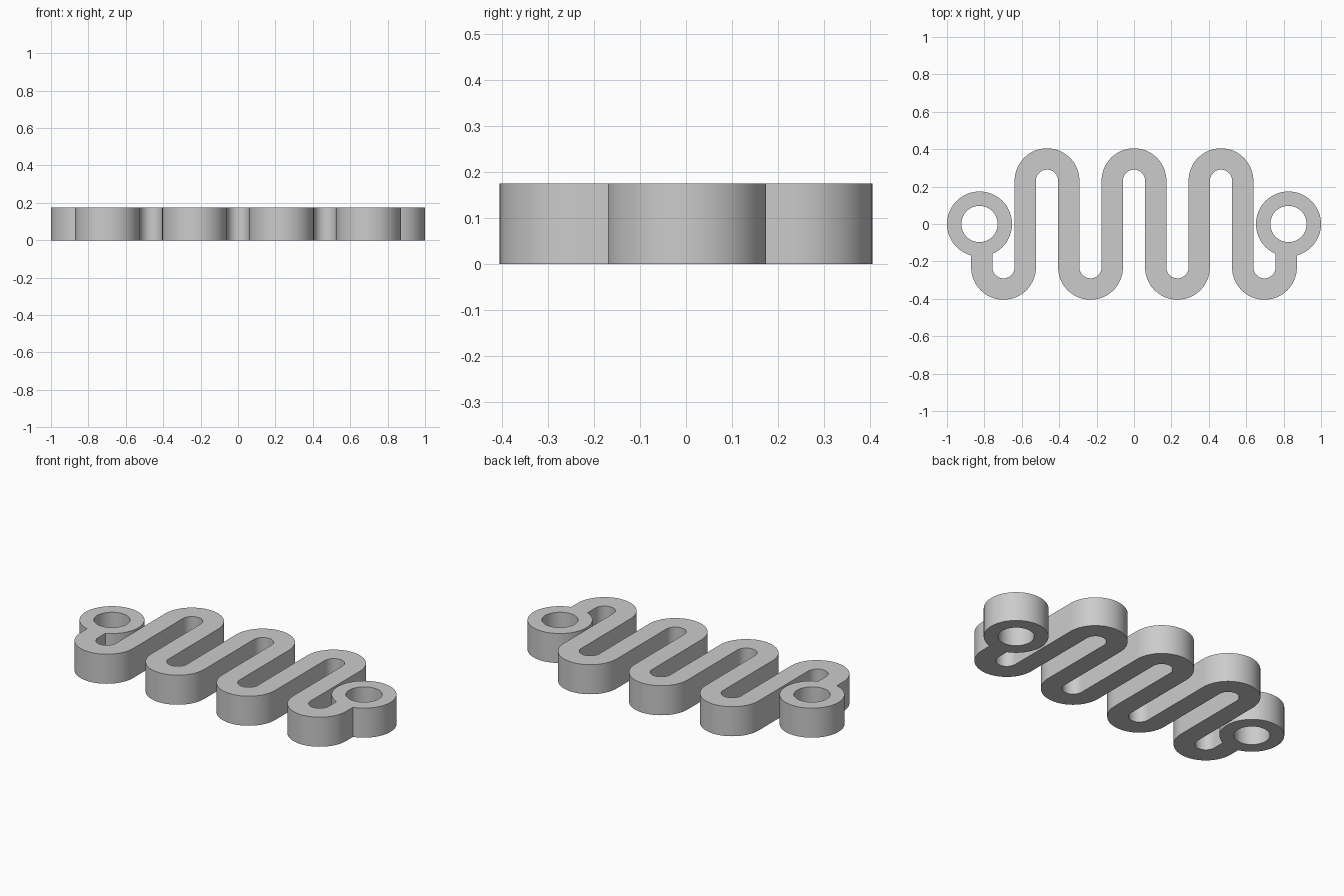
import bpy, bmesh, math
from mathutils import Vector

HEIGHT = 0.175
BAND = 0.057          # half width of the ribbon
BEND = 0.11625        # centreline radius of each U-turn
TURN_Y = 0.2315       # distance of the bend centres from the middle
RING_X = 0.826
RING_IN, RING_OUT = 0.097, 0.174

cube = bpy.data.objects.get("Cube")
if cube:
    bpy.data.objects.remove(cube)

grey = bpy.data.materials.new("plain grey")
grey.use_nodes = True
colour = (0.6, 0.6, 0.6, 1)
grey.diffuse_color = colour
grey.node_tree.nodes["Principled BSDF"].inputs["Base Color"].default_value = colour


def sweep(name, path, half, closed=False):
    """Sweep a rectangular section along (point, normal) pairs."""
    bm = bmesh.new()
    sections = []
    for point, normal in path:
        a, b = point - normal * half, point + normal * half
        sections.append([bm.verts.new((p.x, p.y, z))
                         for p, z in ((a, 0), (b, 0), (b, HEIGHT), (a, HEIGHT))])
    pairs = list(zip(sections, sections[1:]))
    if closed:
        pairs.append((sections[-1], sections[0]))
    else:
        bm.faces.new(sections[0])
        bm.faces.new(sections[-1])
    for s, t in pairs:
        for i in range(4):
            j = (i + 1) % 4
            bm.faces.new((s[i], s[j], t[j], t[i]))
    bmesh.ops.recalc_face_normals(bm, faces=bm.faces)
    mesh = bpy.data.meshes.new(name)
    bm.to_mesh(mesh)
    bm.free()
    mesh.materials.append(grey)
    obj = bpy.data.objects.new(name, mesh)
    bpy.context.collection.objects.link(obj)
    return obj


# Serpentine ribbon: seven alternating half turns, with a tail at each end
path = [(Vector((-7 * BEND, -0.135)), Vector((-1, 0)))]
STEPS = 32
for k in range(7):
    side = -1 if k % 2 == 0 else 1
    centre = Vector(((2 * k - 6) * BEND, side * TURN_Y))
    for i in range(STEPS + 1):
        t = math.pi * i / STEPS
        out = Vector((-math.cos(t), side * math.sin(t)))
        # the normal keeps to one side of the direction of travel
        path.append((centre + out * BEND, out * -side))
path.append((Vector((7 * BEND, -0.135)), Vector((1, 0))))
spring = sweep("serpentine_spring", path, BAND)

# Mounting eyelets, joined into the ribbon tails
for side, label in ((-1, "right"), (1, "left")):
    mid = (RING_IN + RING_OUT) / 2
    circle = []
    for i in range(72):
        t = math.tau * i / 72
        out = Vector((math.cos(t), math.sin(t)))
        circle.append((Vector((side * RING_X, 0)) + out * mid, out))
    ring = sweep(label + "_eyelet", circle, (RING_OUT - RING_IN) / 2, True)
    ring.hide_render = True
    mod = spring.modifiers.new(label + "_eyelet_union", 'BOOLEAN')
    mod.operation, mod.solver, mod.object = 'UNION', 'EXACT', ring
    bpy.ops.object.select_all(action='DESELECT')
    spring.select_set(True)
    bpy.context.view_layer.objects.active = spring
    bpy.ops.object.modifier_apply(modifier=mod.name)
    bpy.data.objects.remove(ring)

bpy.ops.object.shade_smooth_by_angle(angle=math.radians(30))
